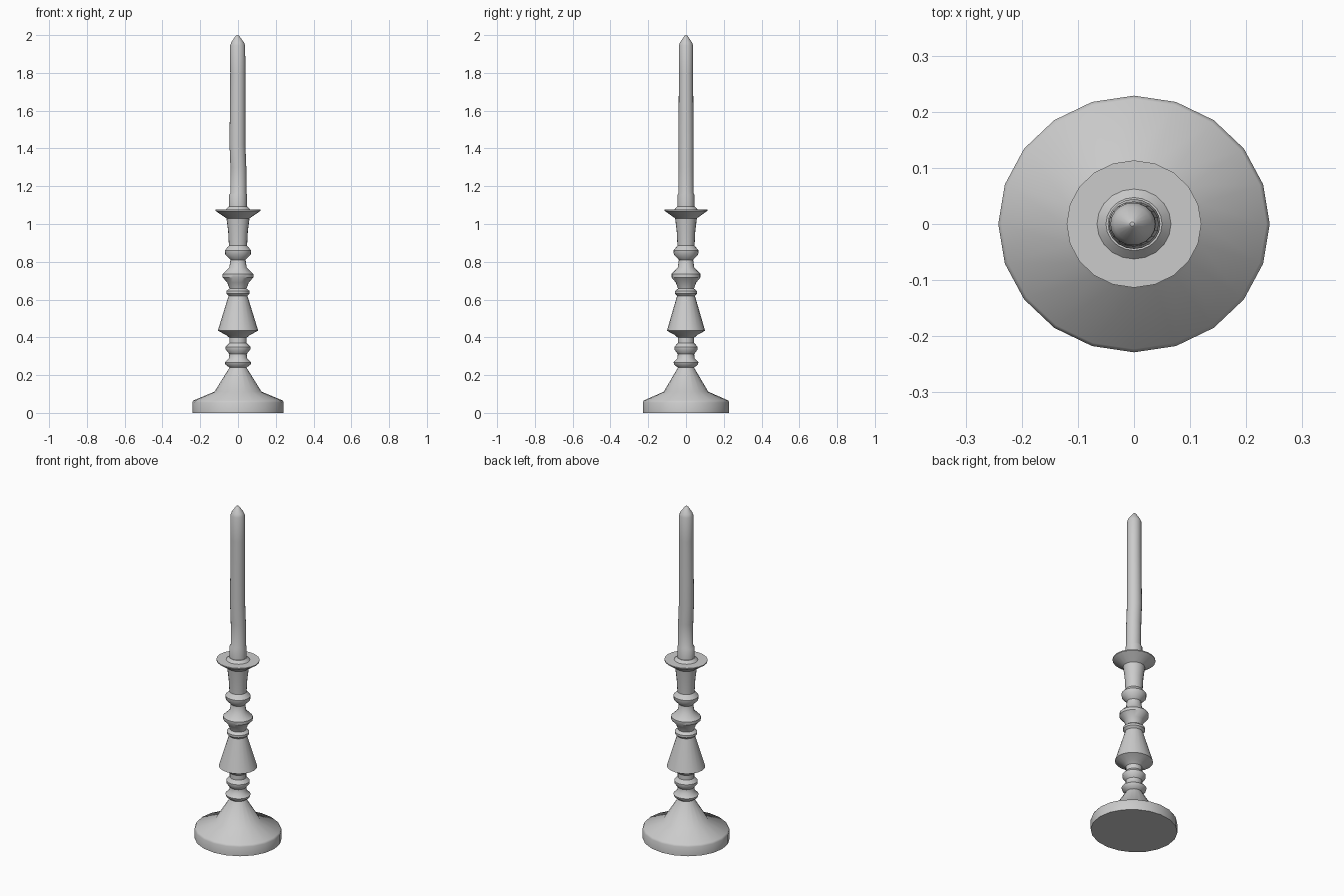
import bpy, bmesh, math

SIDES = 20
Y_SCALE = 0.945  # the turned body is slightly oval


def lathe(name, profile, sharp=30):
    """Spin (radius, z, x shift) rings into a closed solid."""
    bm = bmesh.new()
    rings = []
    for p in profile:
        r, z = p[:2]
        dx = p[2] if len(p) > 2 else 0
        ring = []
        for i in range(SIDES):
            a = 2 * math.pi * i / SIDES
            ring.append(bm.verts.new((dx + r * math.cos(a), Y_SCALE * r * math.sin(a), z)))
        rings.append(ring)
    for lo, hi in zip(rings, rings[1:]):
        for i in range(SIDES):
            j = (i + 1) % SIDES
            bm.faces.new((lo[i], lo[j], hi[j], hi[i]))
    bm.faces.new(rings[0][::-1])
    bm.faces.new(rings[-1])
    mesh = bpy.data.meshes.new(name)
    bm.to_mesh(mesh)
    bm.free()
    obj = bpy.data.objects.new(name, mesh)
    bpy.context.collection.objects.link(obj)
    bpy.ops.object.select_all(action='DESELECT')
    obj.select_set(True)
    bpy.context.view_layer.objects.active = obj
    bpy.ops.object.shade_smooth_by_angle(angle=math.radians(sharp))
    return obj


# Turned stand: foot, beads, bell, beads, socket and drip plate
lathe("candlestick", [
    (0.242, 0), (0.242, 0.055), (0.236, 0.066), (0.125, 0.112), (0.045, 0.24),
    (0.066, 0.255), (0.070, 0.268), (0.048, 0.290), (0.046, 0.312),
    (0.065, 0.335), (0.065, 0.350), (0.046, 0.370), (0.046, 0.398),
    (0.064, 0.413), (0.107, 0.435), (0.050, 0.620),
    (0.062, 0.632), (0.062, 0.645), (0.045, 0.658),
    (0.057, 0.690), (0.082, 0.718), (0.082, 0.735), (0.046, 0.770), (0.040, 0.810),
    (0.068, 0.838), (0.070, 0.860), (0.048, 0.885), (0.052, 0.960), (0.061, 1.030),
    (0.120, 1.070), (0.120, 1.076), (0.066, 1.076), (0.050, 1.092),
], 40)

# Candle with a slightly wavy shaft
lathe("candle", [
    (0.047, 1.08), (0.047, 1.155), (0.042, 1.165, 0.003), (0.042, 1.30, 0.002),
    (0.042, 1.42, -0.003), (0.041, 1.60, -0.002), (0.040, 1.80, -0.001),
    (0.040, 1.945, -0.002), (0.033, 1.962, -0.002), (0.010, 1.995, -0.003),
    (0.004, 2.0, -0.003),
], 40)
